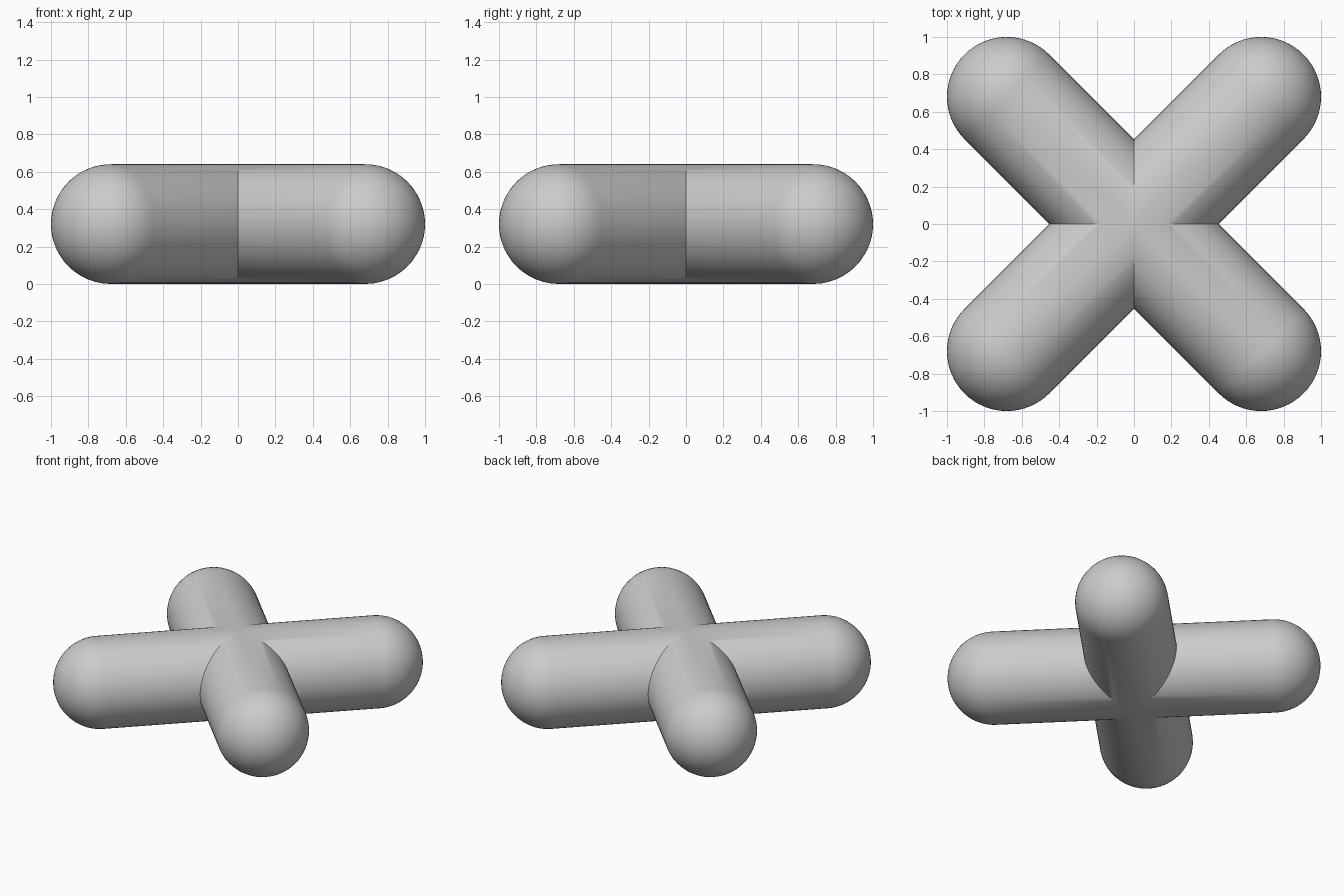
import bpy, bmesh
from math import sin, cos, pi, radians

if "Cube" in bpy.data.objects:
    bpy.data.objects.remove(bpy.data.objects["Cube"])

R = 0.32                  # tube radius
REACH = 0.68 * 2 ** 0.5   # centre to the middle of each rounded end
SIDES, CAP = 64, 16


def add_arm(bm, turn):
    """Round arm, mitred against its neighbours at the centre, domed at the tip."""
    c, s = cos(turn), sin(turn)

    def vert(x, y, z):
        return bm.verts.new((x * c - y * s, x * s + y * c, z + R))

    def ring(x_of, r):
        pts = []
        for i in range(SIDES):
            a = 2 * pi * i / SIDES
            y = r * cos(a)
            pts.append(vert(x_of(y), y, r * sin(a)))
        return pts

    # Mitre ring, a straight tube, then dome rings
    rings = [ring(abs, R)]
    for k in range(CAP):
        t = pi / 2 * k / CAP
        rings.append(ring(lambda y, t=t: REACH + R * sin(t), R * cos(t)))
    tip = vert(REACH + R, 0, 0)

    for a, b in zip(rings, rings[1:]):
        for i in range(SIDES):
            j = (i + 1) % SIDES
            bm.faces.new((a[i], a[j], b[j], b[i]))
    for i in range(SIDES):
        bm.faces.new((rings[-1][i], rings[-1][(i + 1) % SIDES], tip))


# Four diagonal arms welded into one cross
bm = bmesh.new()
for n in range(4):
    add_arm(bm, radians(45 + 90 * n))
bmesh.ops.remove_doubles(bm, verts=bm.verts, dist=1e-4)
bmesh.ops.recalc_face_normals(bm, faces=bm.faces)
mesh = bpy.data.meshes.new("rounded_cross")
bm.to_mesh(mesh)
bm.free()
cross = bpy.data.objects.new("rounded_cross", mesh)
bpy.context.collection.objects.link(cross)

# Smooth tubes with crisp seams where the arms meet
bpy.context.view_layer.objects.active = cross
cross.select_set(True)
bpy.ops.object.shade_smooth_by_angle(angle=radians(30))
